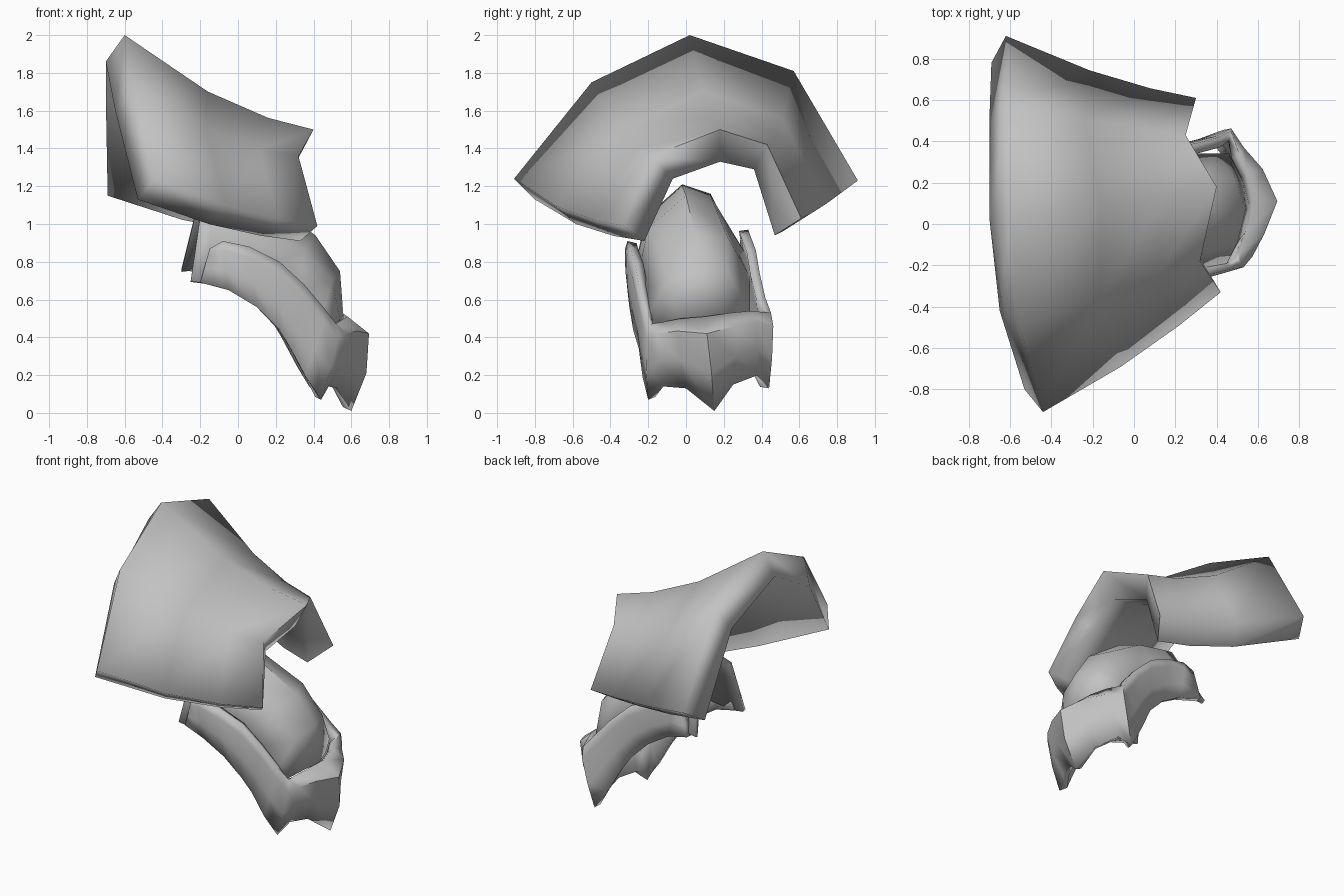
import bpy
import bmesh
import math
from mathutils import Vector

cube = bpy.data.objects.get("Cube")
if cube:
    bpy.data.objects.remove(cube, do_unlink=True)

grey = bpy.data.materials.new("plain_grey")
grey.use_nodes = True
colour = (0.54, 0.54, 0.54, 1)
grey.diffuse_color = colour
grey.node_tree.nodes["Principled BSDF"].inputs["Base Color"].default_value = colour


def vectors(points):
    return [Vector(p) for p in points]


def loft(name, rows, closed=False, thickness=0.0, angle=50):
    """Skin rows of points; closed joins the last row to the first and caps the ends."""
    bm = bmesh.new()
    grid = [[bm.verts.new(p) for p in row] for row in rows]
    pairs = list(zip(grid, grid[1:]))
    if closed:
        pairs.append((grid[-1], grid[0]))
    for a, b in pairs:
        for i in range(len(a) - 1):
            bm.faces.new((a[i], a[i + 1], b[i + 1], b[i]))
    if closed:
        half = len(grid) // 2
        for end in (0, -1):
            for i in range(half - 1):
                j = len(grid) - 1 - i
                bm.faces.new((grid[i][end], grid[i + 1][end],
                              grid[j - 1][end], grid[j][end]))
    bmesh.ops.recalc_face_normals(bm, faces=bm.faces)
    # Open sheets face outward, toward the nose
    if not closed and sum(f.normal.x * f.calc_area() for f in bm.faces) < 0:
        bmesh.ops.reverse_faces(bm, faces=bm.faces)
    mesh = bpy.data.meshes.new(name)
    bm.to_mesh(mesh)
    bm.free()
    mesh.materials.append(grey)
    obj = bpy.data.objects.new(name, mesh)
    bpy.context.collection.objects.link(obj)
    if thickness:
        solid = obj.modifiers.new("thickness", "SOLIDIFY")
        solid.thickness = thickness
        solid.offset = -1
    bpy.ops.object.select_all(action="DESELECT")
    obj.select_set(True)
    bpy.context.view_layer.objects.active = obj
    bpy.ops.object.shade_smooth_by_angle(angle=math.radians(angle))


# Large shoulder shell: outer and inner arches at the wide and narrow ends
wide_outer = vectors([(-.44, -.91, 1.24), (-.55, -.5, 1.75), (-.6, .02, 2),
                      (-.62, .57, 1.81), (-.62, .91, 1.23)])
wide_inner = vectors([(-.53, -.8, 1.13), (-.65, -.42, 1.6), (-.7, .03, 1.86),
                      (-.7, .5, 1.68), (-.69, .78, 1.15)])
narrow_outer = vectors([(.42, -.33, .99), (.32, -.18, 1.36), (.4, .18, 1.5),
                        (.25, .43, 1.42), (.3, .61, 1.03)])
narrow_inner = vectors([(.33, -.22, .91), (.26, -.07, 1.24), (.31, .18, 1.33),
                        (.2, .36, 1.29), (.2, .47, .94)])


def between(a, b, t):
    """Arch part way along the shell: the crown sags and the lower edges bow."""
    bow = t * (1 - t)
    edge, crown = Vector((0, -.14, -.14)) * bow, Vector((0, 0, -.32)) * bow
    return [p.lerp(q, t) + (crown if 0 < i < 4 else edge)
            for i, (p, q) in enumerate(zip(a, b))]


steps = (0, .44, .76, 1)
outer = [between(wide_outer, narrow_outer, t) for t in steps]
inner = [between(wide_inner, narrow_inner, t) for t in steps]
loft("shoulder_shell", outer + inner[::-1], closed=True, angle=95)

# Domed plate under the shell, from its rear arch down to the nose
loft("upper_arm_plate", [vectors(row) for row in (
    [(-.25, -.29, .7), (-.2, -.21, 1.04), (-.15, -.02, 1.21), (-.2, .13, 1.16), (-.3, .33, .76)],
    [(-.17, -.29, .69), (-.14, -.21, 1.02), (-.06, -.02, 1.2), (-.13, .13, 1.15), (-.23, .33, .77)],
    [(.1, -.25, .75), (.1, -.2, .98), (.12, 0, 1.15), (.08, .15, 1.1), (.05, .33, .82)],
    [(.33, -.22, .66), (.35, -.14, .86), (.41, .05, .94), (.34, .22, .93), (.26, .34, .72)],
    [(.45, -.19, .54), (.5, -.09, .7), (.54, .07, .75), (.49, .22, .75), (.4, .34, .62)],
    [(.48, -.17, .45), (.54, -.04, .49), (.56, .08, .49), (.53, .2, .51), (.46, .34, .53)],
)], thickness=.03)

# Arm cuff: a front band, its shifted copy at the back, and a pointed nose
front_top = vectors([(-.15, -.3, .87), (-.08, -.31, .91), (.06, -.3, .88), (.22, -.27, .8),
                     (.35, -.25, .68), (.46, -.22, .55), (.52, -.19, .47)])
front_low = vectors([(-.2, -.29, .69), (-.05, -.31, .65), (.1, -.3, .56), (.22, -.28, .44),
                     (.28, -.25, .34), (.36, -.23, .19), (.44, -.2, .07)])
shift = Vector((-.05, .64, .06))
nose_top = vectors([(.53, -.13, .48), (.56, -.03, .5), (.58, .1, .51), (.55, .24, .53),
                    (.51, .34, .54)])
nose_low = vectors([(.48, -.12, .14), (.53, 0, .13), (.6, .15, .01), (.53, .25, .15),
                    (.45, .38, .2)])


def wrap(arm, nose):
    return arm + nose + [p + shift for p in reversed(arm)]


top = wrap(front_top, nose_top)
low = wrap(front_low, nose_low)
swell = [0] + [.015] * 5 + [.03, .06, .08, .11, .08, .04, .02] + [.01] * 5 + [0]


def swollen(t, strength):
    """Row part way down the cuff, pushed outward most at the nose."""
    row = []
    for a, b, bulge in zip(top, low, swell):
        p = a.lerp(b, t)
        away = Vector((p.x - .1, p.y - .1, 0)).normalized()
        row.append(p + away * bulge * strength)
    return row


loft("arm_cuff", [top, swollen(.18, 1), swollen(.6, .8), low], thickness=.05)
